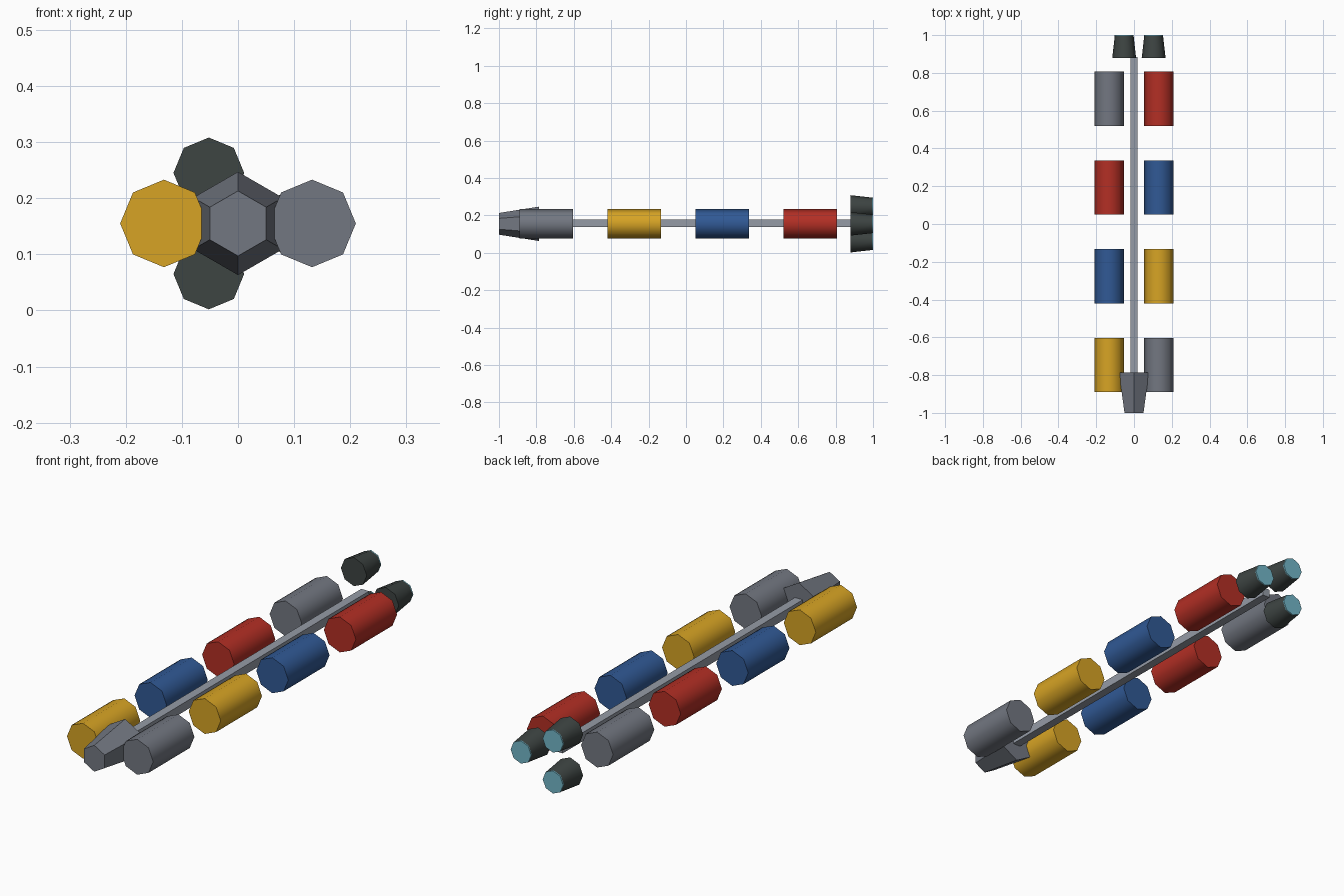
import bpy
from math import radians, sin, cos

cube = bpy.data.objects.get("Cube")
if cube:
    bpy.data.objects.remove(cube, do_unlink=True)

AXIS_Z = 0.155  # height of the ship's centre line


def material(name, *rgb):
    mat = bpy.data.materials.new(name)
    mat.use_nodes = True
    colour = (*rgb, 1.0)
    mat.diffuse_color = colour
    mat.node_tree.nodes["Principled BSDF"].inputs["Base Color"].default_value = colour
    return mat


grey = material("hull_grey", 0.17, 0.185, 0.22)
steel = material("spine_steel", 0.30, 0.33, 0.38)
yellow = material("cargo_yellow", 0.68, 0.37, 0.018)
blue = material("cargo_blue", 0.03, 0.10, 0.30)
red = material("cargo_red", 0.45, 0.028, 0.018)
dark = material("engine_dark", 0.047, 0.058, 0.055)
teal = material("exhaust_teal", 0.17, 0.47, 0.58)


def tube(name, mat, sides, x, z, y0, y1, r_front, r_back, smooth=False):
    """Prism or frustum lying along y, from y0 (front) to y1 (back)."""
    bpy.ops.mesh.primitive_cone_add(
        vertices=sides, radius1=r_front, radius2=r_back, depth=y1 - y0,
        location=(x, (y0 + y1) / 2, z), rotation=(radians(-90), 0, 0))
    obj = bpy.context.object
    obj.name = name
    obj.data.materials.append(mat)
    if smooth:
        bpy.ops.object.shade_smooth_by_angle(angle=radians(50))
    return obj


# Central spine
bpy.ops.mesh.primitive_cube_add(size=1, location=(0, 0, AXIS_Z + 0.003))
spine = bpy.context.object
spine.name = "spine"
spine.scale = (0.038, 1.77, 0.038)
spine.data.materials.append(steel)

# Hexagonal command module at the bow
tube("command_module", grey, 6, 0, AXIS_Z, -1.0, -0.785, 0.058, 0.092)

# Cargo containers in two rows
rows = {"left": (1, [grey, yellow, blue, red]),
        "right": (-1, [yellow, blue, red, grey])}
for side, (sign, colours) in rows.items():
    for i, mat in enumerate(colours):
        y = -0.89 + 0.47 * i
        tube(f"{side}_container_{i + 1}", mat, 8, sign * 0.132, AXIS_Z,
             y, y + 0.287, 0.078, 0.078, smooth=True)

# Three engines around the stern, each with a glowing exhaust disc
for i in range(3):
    angle = radians(120 * i)
    x = 0.104 * cos(angle)
    z = AXIS_Z + 0.104 * sin(angle)
    tube(f"engine_{i + 1}", dark, 8, x, z, 0.88, 0.995, 0.063, 0.05, smooth=True)
    tube(f"exhaust_{i + 1}", teal, 8, x, z, 0.995, 1.0, 0.05, 0.05, smooth=True)
